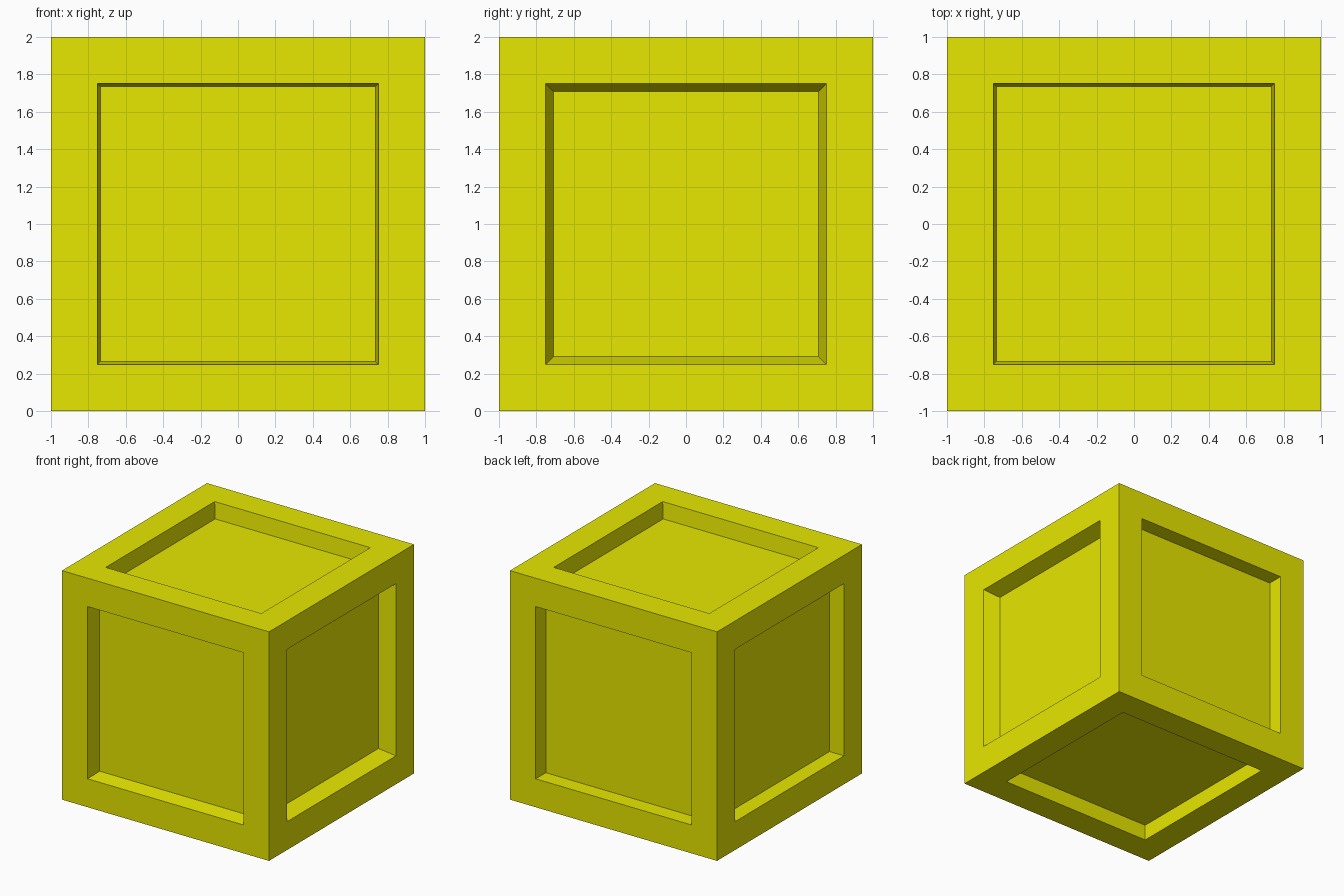
import bpy, bmesh
from mathutils import Vector

if "Cube" in bpy.data.objects:
    bpy.data.objects.remove(bpy.data.objects["Cube"])

BORDER, DEPTH = 0.248, 0.14

# Sideways taper of each recess wall, by the side it faces (others are straight)
TAPER = {(0, -1, 0): 0.018, (0, 0, 1): 0.018, (1, 0, 0): 0.043}

# Crate body: cube standing on the ground
bm = bmesh.new()
bmesh.ops.create_cube(bm, size=2)
bmesh.ops.translate(bm, verts=bm.verts, vec=Vector((0, 0, 1)))
bm.normal_update()

# Recessed panel on every side: frame inset, then a sunken panel
for face in list(bm.faces):
    side = tuple(round(c) for c in face.normal)
    bmesh.ops.inset_individual(bm, faces=[face], thickness=BORDER, use_even_offset=True)
    panel = bmesh.ops.extrude_discrete_faces(bm, faces=[face])["faces"][0]
    centre = panel.calc_center_median()
    scale = 1 - TAPER.get(side, 0) / (1 - BORDER)
    for v in panel.verts:
        v.co = centre + (v.co - centre) * scale - Vector(side) * DEPTH

bmesh.ops.recalc_face_normals(bm, faces=bm.faces)
mesh = bpy.data.meshes.new("crate")
bm.to_mesh(mesh)
bm.free()
crate = bpy.data.objects.new("crate", mesh)
bpy.context.collection.objects.link(crate)

# Yellow paint
paint = bpy.data.materials.new("yellow")
paint.diffuse_color = (0.8, 0.8, 0.0, 1)
paint.use_nodes = True
paint.node_tree.nodes["Principled BSDF"].inputs["Base Color"].default_value = paint.diffuse_color
mesh.materials.append(paint)
